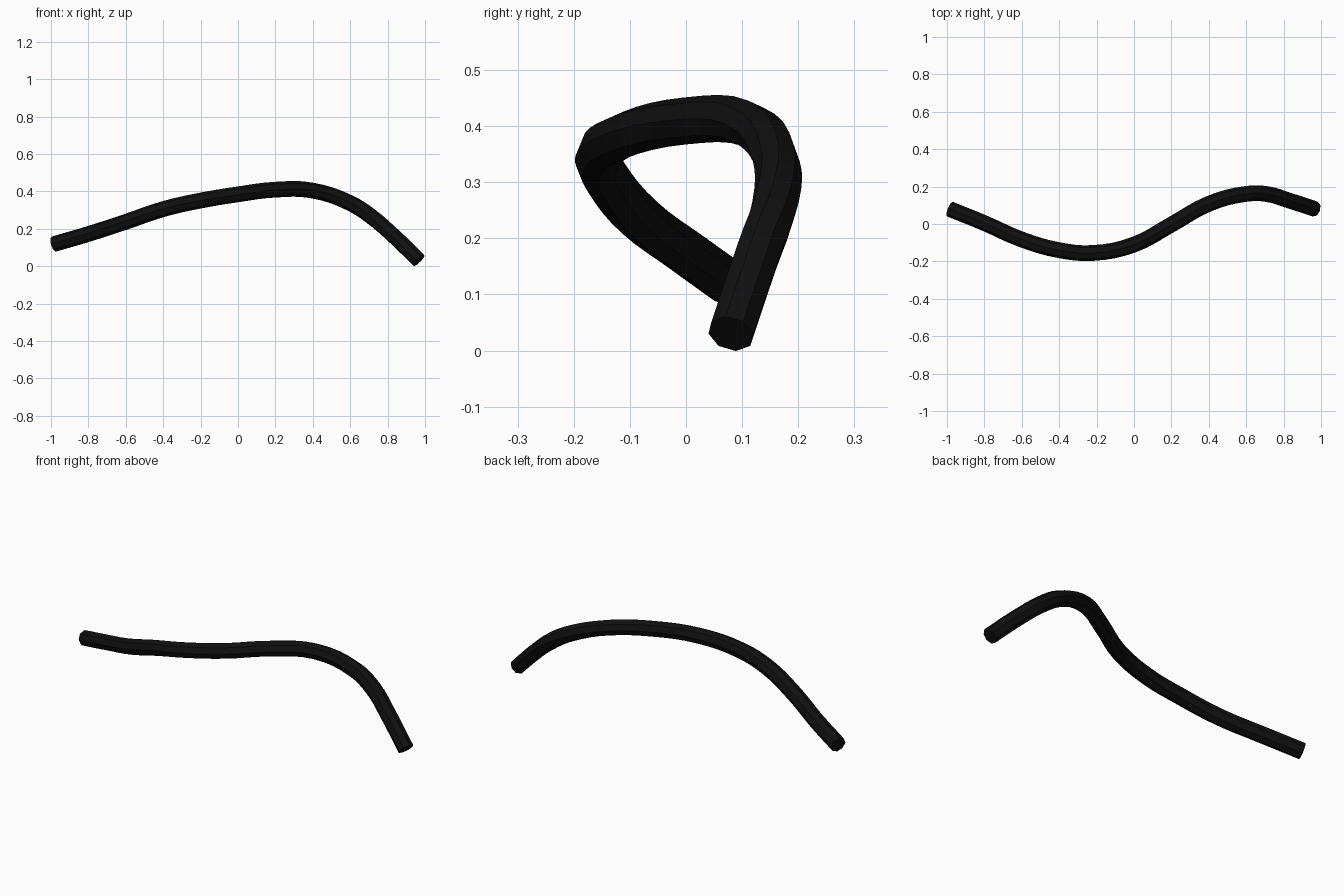
import bpy

if "Cube" in bpy.data.objects:
    bpy.data.objects.remove(bpy.data.objects["Cube"])

# Centreline of the bent rod
path = [(-0.985, 0.08, 0.118), (-0.8, 0.005, 0.172), (-0.6, -0.083, 0.237),
        (-0.4, -0.14, 0.305), (-0.22, -0.155, 0.347), (0.0, -0.11, 0.384),
        (0.2, -0.003, 0.409), (0.4, 0.108, 0.404), (0.6, 0.161, 0.337),
        (0.71, 0.16, 0.267), (0.83, 0.125, 0.164), (0.968, 0.08, 0.03)]

curve = bpy.data.curves.new("rod", "CURVE")
curve.dimensions = "3D"
curve.twist_mode = "Z_UP"
curve.resolution_u = 4
curve.bevel_depth = 0.042
curve.bevel_resolution = 2   # eight sides
curve.use_fill_caps = True
spline = curve.splines.new("BEZIER")
spline.bezier_points.add(len(path) - 1)
for point, co in zip(spline.bezier_points, path):
    point.co = co
    point.handle_left_type = point.handle_right_type = "AUTO"
rod = bpy.data.objects.new("bent_rod", curve)
bpy.context.collection.objects.link(rod)

# Turn the swept curve into a faceted mesh
bpy.context.view_layer.objects.active = rod
rod.select_set(True)
bpy.ops.object.convert(target="MESH")
rod = bpy.context.object
rod.name = "bent_rod"
bpy.ops.object.shade_flat()

# Black finish
black = bpy.data.materials.new("black")
black.diffuse_color = (0.005, 0.005, 0.005, 1)
black.use_nodes = True
black.node_tree.nodes["Principled BSDF"].inputs["Base Color"].default_value = black.diffuse_color
rod.data.materials.clear()
rod.data.materials.append(black)
